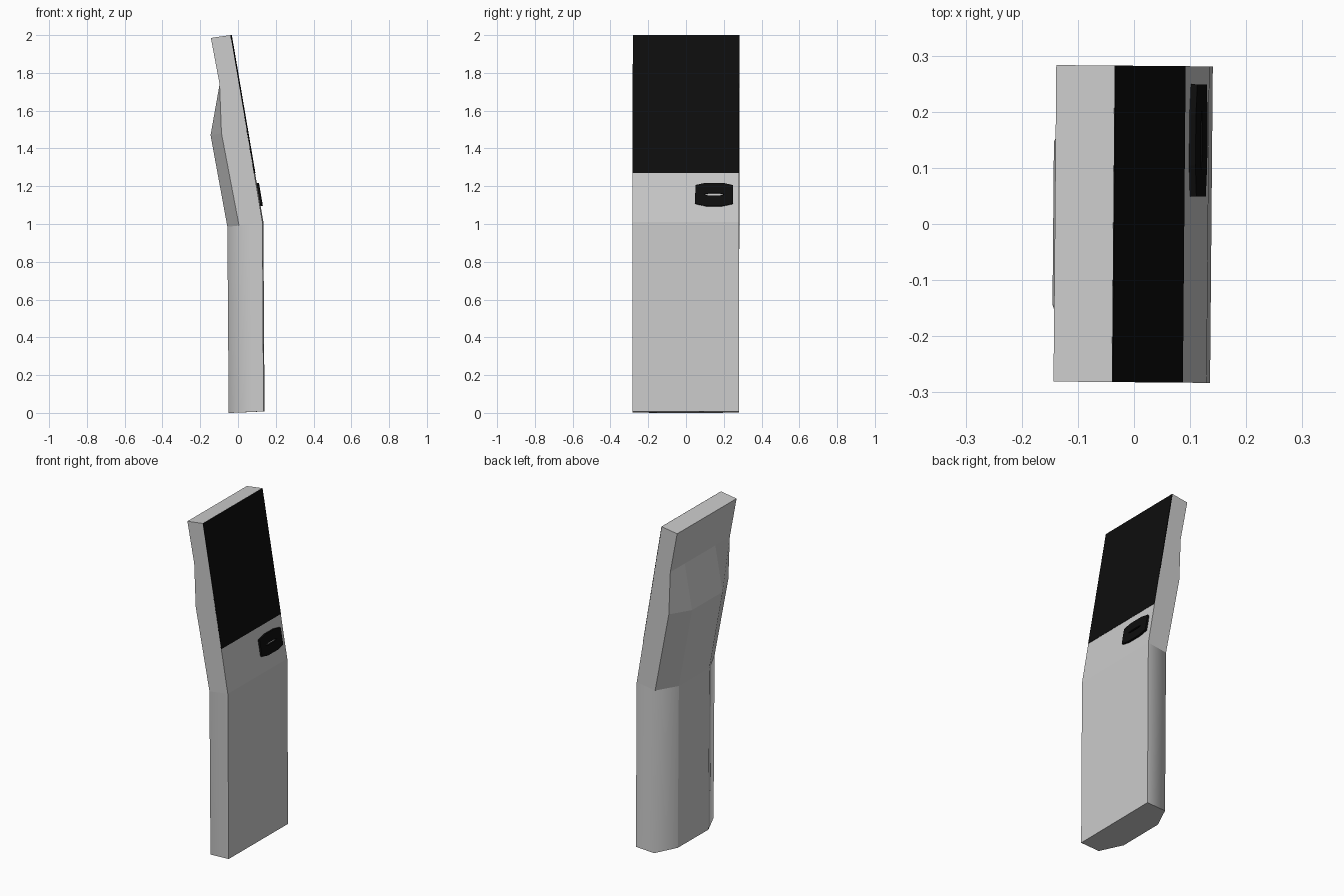
import bpy, bmesh, math
from mathutils import Matrix, Vector

if "Cube" in bpy.data.objects:
    bpy.data.objects.remove(bpy.data.objects["Cube"])

TWIST = Matrix.Rotation(math.radians(-0.5), 4, 'Z')
HALF, RIDGE = 0.282, 0.145

black = bpy.data.materials.new("black_glass")
black.diffuse_color = (0.004, 0.004, 0.004, 1)
black.use_nodes = True
black.node_tree.nodes["Principled BSDF"].inputs["Base Color"].default_value = black.diffuse_color


def finish(bm, name, mat=None):
    bmesh.ops.recalc_face_normals(bm, faces=bm.faces)
    bm.transform(TWIST)
    mesh = bpy.data.meshes.new(name)
    bm.to_mesh(mesh)
    bm.free()
    ob = bpy.data.objects.new(name, mesh)
    bpy.context.collection.objects.link(ob)
    if mat:
        mesh.materials.append(mat)
    return ob


def bridge(bm, a, b):
    n = len(a)
    return [bm.faces.new((a[i], a[(i + 1) % n], b[(i + 1) % n], b[i])) for i in range(n)]


# Kiosk body: six-sided sections, each given as (x, z) of front, side and back ridge
sections = [
    ((0.138, 0.008), (0.015, 0.002), (-0.048, 0.0)),
    ((0.132, 1.010), (0.008, 0.992), (-0.055, 0.985)),
    ((0.051, 1.490), (-0.085, 1.480), (-0.144, 1.470)),
    ((0.006, 1.750), (-0.095, 1.740), (-0.095, 1.740)),
    ((-0.037, 2.000), (-0.141, 1.985), (-0.141, 1.985)),
]
bm = bmesh.new()
rings = []
for f, s, b in sections:
    rings.append([bm.verts.new((x, y, z)) for (x, z), y in (
        (f, -HALF), (f, HALF), (s, HALF), (b, RIDGE), (b, -RIDGE), (s, -HALF))])
for i in range(len(rings) - 1):
    band = bridge(bm, rings[i], rings[i + 1])
    if i == 0:  # rounded rear corners on the pedestal
        for k in (1, 2, 4, 5):
            band[k].smooth = True
    for k in range(6):
        if i or k in (0, 3):
            band[k].smooth = False
bm.faces.new(rings[0])
bm.faces.new(rings[-1])
finish(bm, "kiosk_body")

# Leaning front panel frame: local u = across, v = up the slope, w = outward
foot, head = Vector((0.132, 0, 1.010)), Vector((-0.037, 0, 2.0))
up = (head - foot).normalized()
out = Vector((up.z, 0, -up.x))


def on_panel(u, z, v, w):
    t = (z - foot.z) / up.z
    return foot + up * (t + v) + out * w + Vector((0, u, 0))


# Screen covering the upper part of the leaning face
bm = bmesh.new()
low, high = [[bm.verts.new(on_panel(u, 1.27, v, w)) for u, v in (
    (-HALF, 0), (HALF, 0), (HALF, 0.74), (-HALF, 0.74))] for w in (-0.002, 0.002)]
bridge(bm, low, high)
bm.faces.new(low)
bm.faces.new(high)
finish(bm, "screen", black)


# Card reader bezel: faceted plate with a narrow slot
def octagon(a, b, c, d):
    right = [(a, -b), (a, b), (c, d)]
    return [(c, -d)] + right + [(-c, d), (-a, b), (-a, -b), (-c, -d)]


bm = bmesh.new()
outer, inner = octagon(0.10, 0.050, 0.045, 0.062), octagon(0.052, 0.001, 0.03, 0.006)
loops = [[bm.verts.new(on_panel(0.15 + u, 1.155, v, w)) for u, v in shape]
         for shape, w in ((outer, 0.0), (outer, 0.012), (inner, 0.012), (inner, 0.0))]
for i in range(4):
    bridge(bm, loops[i], loops[(i + 1) % 4])
finish(bm, "card_reader", black)
